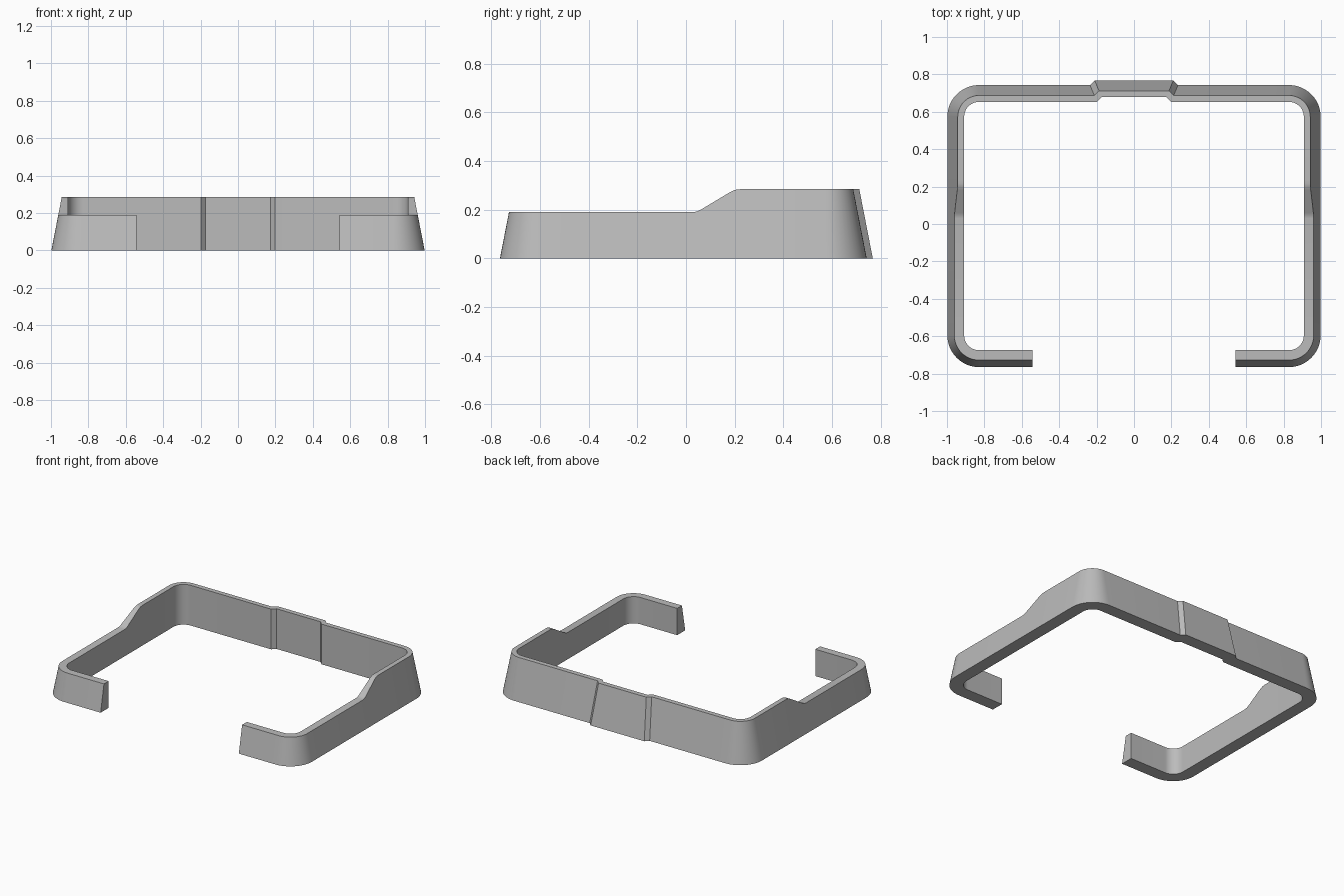
import bpy, bmesh
from math import sin, cos, radians, tan

cube = bpy.data.objects.get("Cube")
if cube:
    bpy.data.objects.remove(cube, do_unlink=True)

LOW, HIGH = 0.19, 0.285      # rim heights, front and back
WALL = 0.09                  # wall thickness at the base
DRAFT = 0.195                # inward lean of the outer face per unit of height
RADIUS = 0.08                # inner corner radius
SEGMENTS = 12


def corner(cx, cy, start, end):
    """Stations (point, outward direction, height) round one corner."""
    height = HIGH if cy > 0 else LOW
    stations = []
    for i in range(SEGMENTS + 1):
        a = radians(start + (end - start) * i / SEGMENTS)
        n = (cos(a), sin(a))
        stations.append(((cx + RADIUS * n[0], cy + RADIUS * n[1]), n, height))
    return stations


# Left half of the band, from the front end round to the middle of the back
miter = (tan(radians(22.5)), 1)
path = [((0.542, -0.675), (0, -1), LOW)]
path += corner(0.828, -0.595, -90, 0)
step = [(0.03, LOW), (0.045, 0.193), (0.06, 0.2), (0.18, 0.272),
        (0.2, 0.281), (0.215, 0.284), (0.235, HIGH)]
path += [((0.908, y), (1, 0), h) for y, h in step]
path += corner(0.828, 0.573, 0, 90)
path += [((0.198, 0.653), miter, HIGH), ((0.173, 0.678), miter, HIGH),
         ((0, 0.678), (0, 1), HIGH)]

# Loft a four-sided section along the path: plumb inside, leaning outside
bm = bmesh.new()
rings = []
for (x, y), (nx, ny), h in path:
    top = WALL - DRAFT * h
    section = [(0, 0), (WALL, 0), (top, h), (0, h)]
    rings.append([bm.verts.new((x + nx * d, y + ny * d, z)) for d, z in section])
for a, b in zip(rings, rings[1:]):
    for i in range(4):
        j = (i + 1) % 4
        bm.faces.new((a[i], a[j], b[j], b[i]))
bm.faces.new(rings[0])       # flat front end
bmesh.ops.recalc_face_normals(bm, faces=bm.faces[:])

mesh = bpy.data.meshes.new("bracket_band")
bm.to_mesh(mesh)
bm.free()
band = bpy.data.objects.new("bracket_band", mesh)
bpy.context.collection.objects.link(band)

# Plain grey
grey = bpy.data.materials.new("plain_grey")
grey.use_nodes = True
colour = (0.5, 0.5, 0.5, 1)
grey.diffuse_color = colour
grey.node_tree.nodes["Principled BSDF"].inputs["Base Color"].default_value = colour
mesh.materials.append(grey)

# Mirror to the right half and smooth the rounded corners
bpy.context.view_layer.objects.active = band
band.select_set(True)
mirror = band.modifiers.new("mirror", 'MIRROR')
mirror.use_clip = True
mirror.merge_threshold = 0.001
bpy.ops.object.modifier_apply(modifier="mirror")
bpy.ops.object.shade_smooth_by_angle(angle=radians(30))
